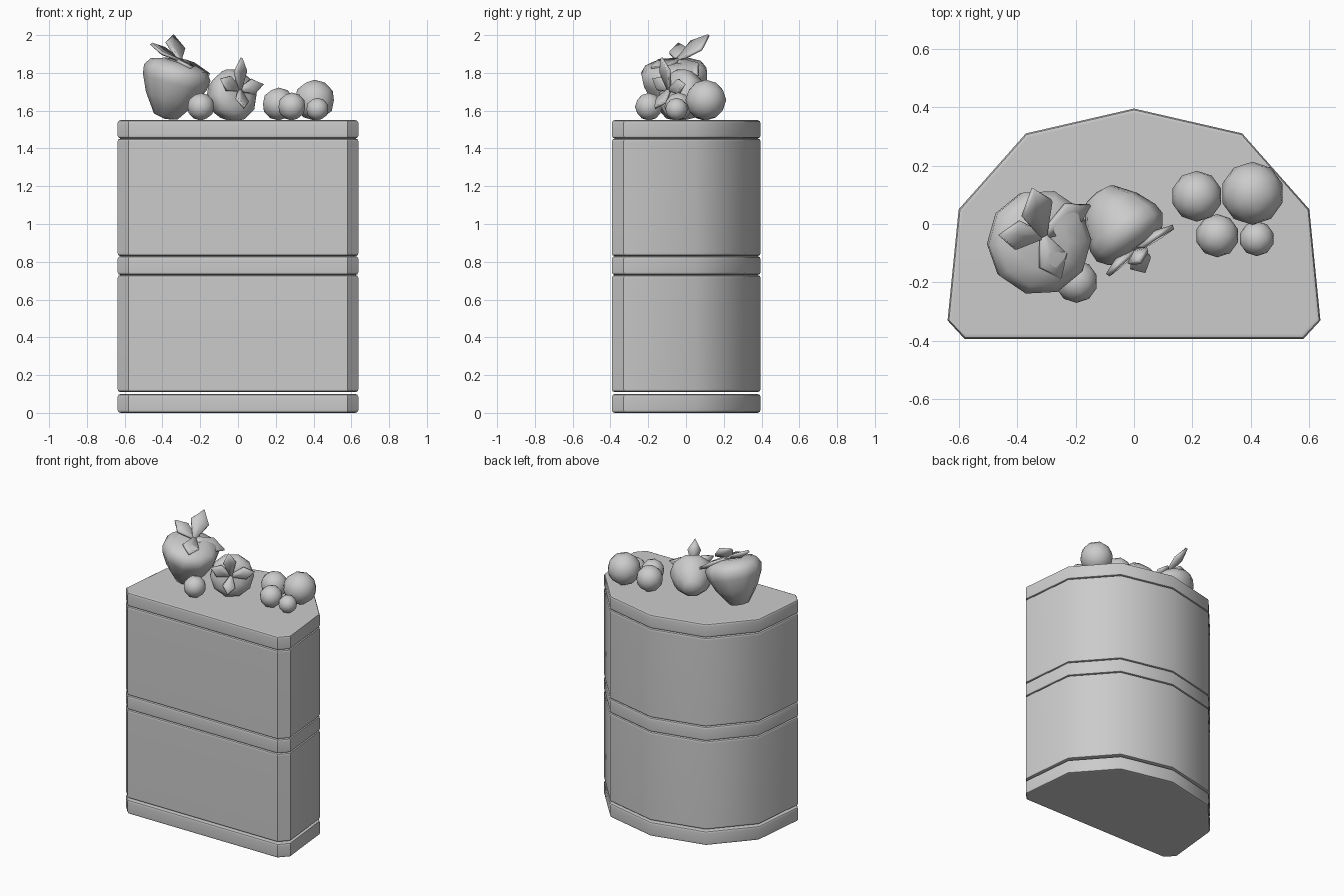
import bpy, bmesh, math
from mathutils import Vector, Matrix

if "Cube" in bpy.data.objects:
    bpy.data.objects.remove(bpy.data.objects["Cube"])


def finish(name, bm, angle=40):
    bmesh.ops.recalc_face_normals(bm, faces=bm.faces[:])
    me = bpy.data.meshes.new(name)
    bm.to_mesh(me)
    bm.free()
    ob = bpy.data.objects.new(name, me)
    bpy.context.collection.objects.link(ob)
    bpy.ops.object.select_all(action='DESELECT')
    ob.select_set(True)
    bpy.context.view_layer.objects.active = ob
    bpy.ops.object.shade_smooth_by_angle(angle=math.radians(angle))
    return ob


# Half outline of the slice, mirrored in x
HALF = [(0.58, -0.393), (0.638, -0.33), (0.60, 0.05), (0.37, 0.31)]
OUTLINE = HALF + [(0, 0.395)] + [(-x, y) for x, y in reversed(HALF)]


def layer(name, z0, z1):
    bm = bmesh.new()
    base = bm.faces.new([bm.verts.new((x, y, z0)) for x, y in OUTLINE])
    top = bmesh.ops.extrude_face_region(bm, geom=[base])['geom']
    for v in top:
        if isinstance(v, bmesh.types.BMVert):
            v.co.z = z1
    if base not in bm.faces[:]:
        bm.faces.new([v for v in bm.verts if v.co.z == z0])
    rims = [e for e in bm.edges if abs(e.verts[0].co.z - e.verts[1].co.z) < 1e-5]
    bmesh.ops.bevel(bm, geom=rims, offset=0.016, segments=2, profile=0.5,
                    affect='EDGES', clamp_overlap=True)
    ob = finish(name, bm)
    ob.modifiers.new("even_shading", 'WEIGHTED_NORMAL').keep_sharp = True


def strawberry(name, tip, axis, profile, sides=10):
    # Profile of (radius, height) spun around the axis
    bm = bmesh.new()
    rings = []
    for r, h in profile:
        if r == 0:
            rings.append([bm.verts.new((0, 0, h))])
        else:
            rings.append([bm.verts.new((r * math.cos(2 * math.pi * i / sides),
                                        r * math.sin(2 * math.pi * i / sides), h))
                          for i in range(sides)])
    for a, b in zip(rings, rings[1:]):
        for i in range(sides):
            j = (i + 1) % sides
            if len(a) == 1:
                bm.faces.new((a[0], b[j], b[i]))
            elif len(b) == 1:
                bm.faces.new((a[i], a[j], b[0]))
            else:
                bm.faces.new((a[i], a[j], b[j], b[i]))
    rot = Vector(axis).to_track_quat('Z', 'Y').to_matrix().to_4x4()
    bm.transform(Matrix.Translation(tip) @ rot)
    finish(name, bm, 60)


def leaf(name, base, tip, axis, width):
    base, tip, n = Vector(base), Vector(tip), Vector(axis).normalized()
    d = tip - base
    s = n.cross(d).normalized() * width
    up = d.cross(s).normalized()
    if up.dot(n) < 0:
        up = -up
    bm = bmesh.new()
    mid = base + d * 0.55 - up * 0.018
    p = [base - s * 0.1, base + s * 0.1, base + d * 0.58 + s * 0.5,
         tip, base + d * 0.58 - s * 0.5, mid]
    v = [bm.verts.new(c) for c in p]
    for f in ((0, 1, 5), (1, 2, 5), (2, 3, 5), (3, 4, 5), (4, 0, 5)):
        bm.faces.new([v[i] for i in f])
    ob = finish(name, bm, 40)
    m = ob.modifiers.new("thickness", 'SOLIDIFY')
    m.thickness, m.offset = 0.016, 0


def berry(name, x, y, r):
    bm = bmesh.new()
    bmesh.ops.create_icosphere(bm, subdivisions=2, radius=r)
    bm.transform(Matrix.Translation((x, y, 1.548 + r)))
    finish(name, bm, 60)


# Cake body: icing bands and sponge layers
layer("bottom_band", 0, 0.10)
layer("lower_sponge", 0.11, 0.73)
layer("middle_band", 0.73, 0.83)
layer("upper_sponge", 0.83, 1.453)
layer("top_band", 1.453, 1.55)

# Large upright strawberry
strawberry("large_strawberry", (-0.385, -0.045, 1.56), (0.25, -0.07, 0.95),
           [(0, -0.005), (0.065, 0.01), (0.135, 0.11), (0.175, 0.20),
            (0.182, 0.25), (0.155, 0.29), (0.085, 0.31), (0, 0.305)])
for i, (t, w) in enumerate([((-0.345, 0.12, 2.0), 0.12), ((-0.15, 0.065, 1.79), 0.11),
                            ((-0.25, -0.185, 1.83), 0.11), ((-0.46, -0.04, 1.955), 0.10)]):
    leaf(f"large_leaf_{i + 1}", (-0.31, -0.04, 1.87), t, (0.5, -0.28, 0.8), w)

# Small strawberry lying with its leaves to the front
strawberry("small_strawberry", (-0.125, 0.105, 1.65), (0.55, -0.75, 0.18),
           [(0, -0.005), (0.06, 0.01), (0.11, 0.08), (0.138, 0.15),
            (0.14, 0.19), (0.115, 0.225), (0.06, 0.24), (0, 0.235)])
for i, t in enumerate([(0.02, -0.13, 1.88), (0.135, -0.01, 1.74),
                       (0.035, -0.165, 1.615), (-0.09, -0.175, 1.77)]):
    leaf(f"small_leaf_{i + 1}", (0.01, -0.09, 1.71), t, (0.6, -0.78, 0.1), 0.08)

# Round berries
for i, b in enumerate([(0.405, 0.105, 0.108), (0.215, 0.095, 0.087), (0.285, -0.04, 0.074),
                       (0.42, -0.05, 0.06), (-0.197, -0.197, 0.073)]):
    berry(f"round_berry_{i + 1}", *b)
